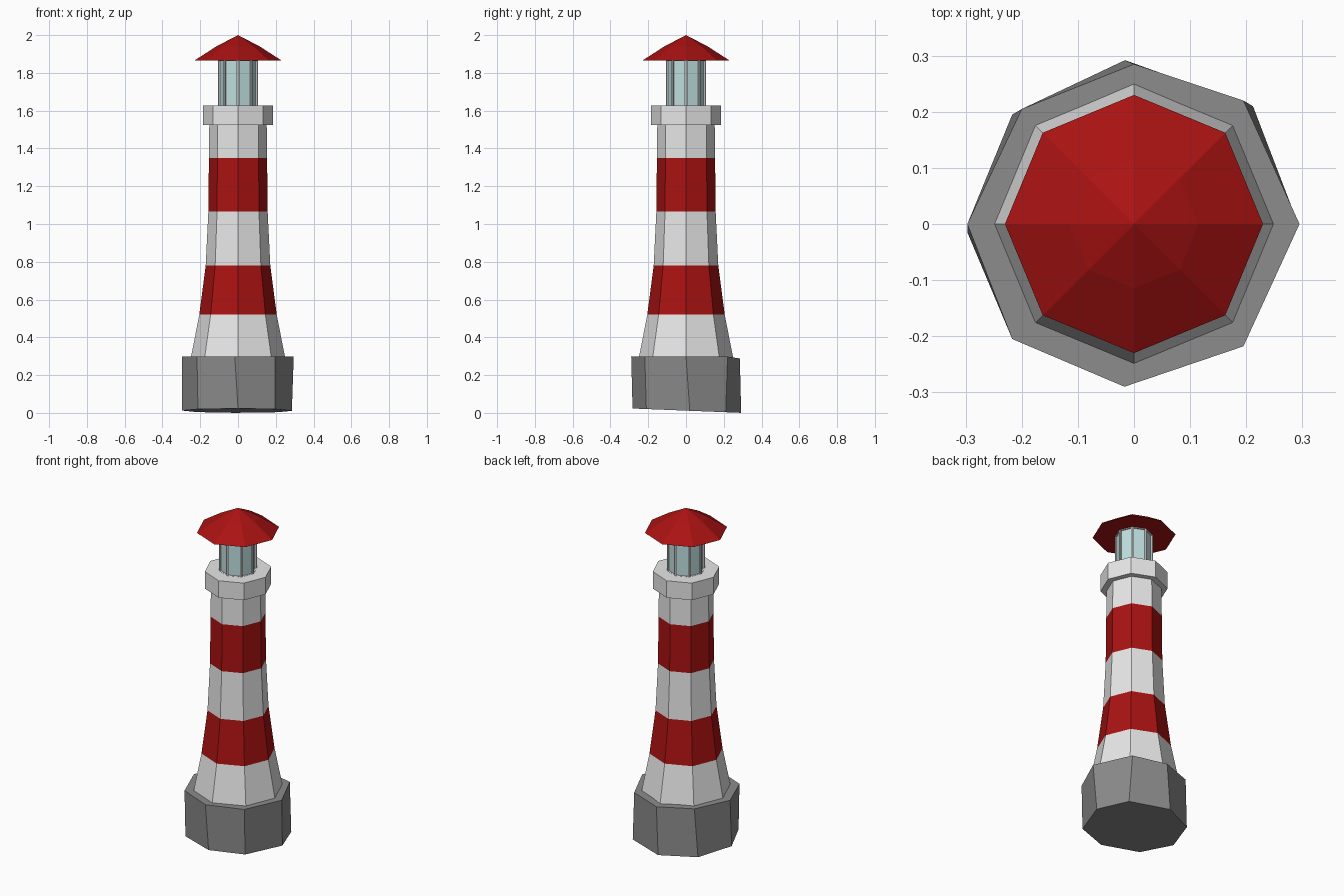
import bpy, bmesh
from math import cos, sin, pi

if "Cube" in bpy.data.objects:
    bpy.data.objects.remove(bpy.data.objects["Cube"], do_unlink=True)


def material(name, rgb):
    mat = bpy.data.materials.new(name)
    mat.use_nodes = True
    mat.diffuse_color = (*rgb, 1)
    mat.node_tree.nodes["Principled BSDF"].inputs["Base Color"].default_value = (*rgb, 1)
    return mat


WHITE = material("white paint", (0.8, 0.8, 0.8))
RED = material("red paint", (0.4, 0.006, 0.006))
STONE = material("grey stone", (0.26, 0.26, 0.26))
GLASS = material("pale glass", (0.52, 0.74, 0.74))


def octagon(radius, z):
    return [(radius * cos(i * pi / 4), radius * sin(i * pi / 4), z) for i in range(8)]


def loft(name, rings, mats, apex=None, band=lambda i: 0, detail=None):
    """Skin eight-sided rings into a closed solid, optionally ending in a point."""
    bm = bmesh.new()
    loops = [[bm.verts.new(p) for p in ring] for ring in rings]
    bm.faces.new(loops[0][::-1])
    for i, (low, high) in enumerate(zip(loops, loops[1:])):
        for k in range(8):
            n = (k + 1) % 8
            bm.faces.new((low[k], low[n], high[n], high[k])).material_index = band(i)
    if apex:
        tip = bm.verts.new((0, 0, apex))
        for k in range(8):
            bm.faces.new((loops[-1][k], loops[-1][(k + 1) % 8], tip))
    else:
        bm.faces.new(loops[-1])
    bm.normal_update()
    if detail:
        detail(bm)
    mesh = bpy.data.meshes.new(name)
    bm.to_mesh(mesh)
    bm.free()
    for mat in mats:
        mesh.materials.append(mat)
    obj = bpy.data.objects.new(name, mesh)
    bpy.context.collection.objects.link(obj)
    return obj


# Rough stone base: slightly uneven octagon, underside sloping down to the back
base_low = [(.285, .02), (.212, .21), (-.016, .292), (-.217, .195),
            (-.297, -.015), (-.212, -.203), (0, -.283), (.195, -.21)]
base_top = [(.295, 0), (.195, .22), (0, .285), (-.2, .205),
            (-.297, 0), (-.217, -.205), (-.017, -.29), (.195, -.218)]
loft("stone_base",
     [[(x, y, 0.012 - 0.04 * y) for x, y in base_low],
      [(x, y, 0.288 if y > 0.25 else 0.298) for x, y in base_top]], [STONE])

# Tapering tower, white and red bands alternate
tower = [(0.25, 0.29), (0.205, 0.52), (0.171, 0.78), (0.157, 1.065), (0.154, 1.35), (0.152, 1.53)]
loft("tower", [octagon(r, z) for r, z in tower], [WHITE, RED], band=lambda i: i % 2)

# Gallery ring
loft("gallery", [octagon(0.186, 1.523), octagon(0.186, 1.627)], [WHITE])


# Lantern room with a recessed pane in each side
def add_panes(bm):
    sides = [f for f in bm.faces if abs(f.normal.z) < 0.5]
    bmesh.ops.inset_individual(bm, faces=sides, thickness=0.011, depth=0)
    bmesh.ops.inset_individual(bm, faces=sides, thickness=0.0005, depth=-0.008)
    for f in sides:
        f.material_index = 1


loft("lantern_room", [octagon(0.106, 1.62), octagon(0.106, 1.87)], [WHITE, GLASS], detail=add_panes)

# Two-slope pointed roof
loft("roof", [octagon(0.23, 1.866), octagon(0.115, 1.94)], [RED], apex=2.0)
